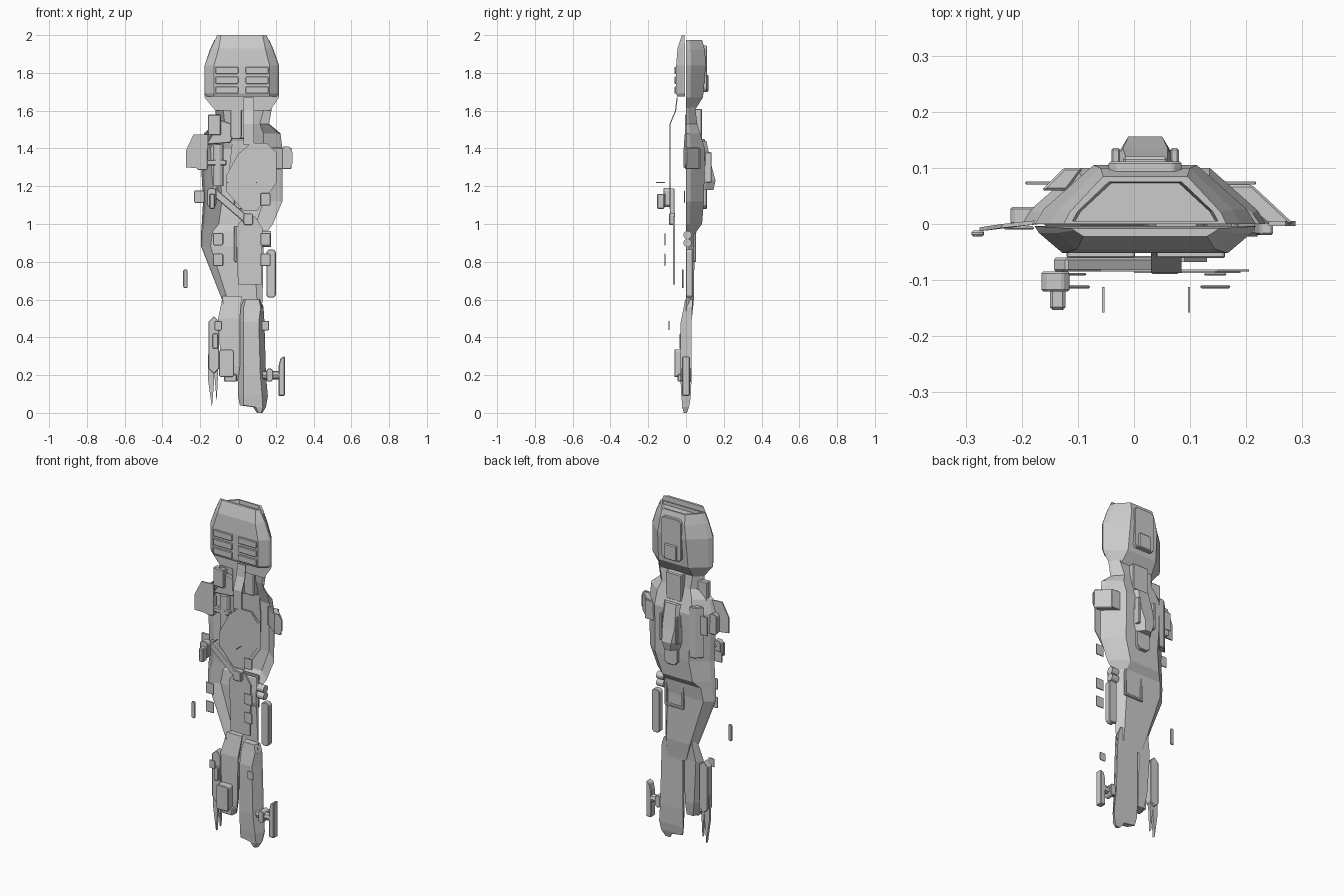
import bpy, bmesh, math
from mathutils import Vector


def finish(name, bm, bevel=0.0):
    bmesh.ops.recalc_face_normals(bm, faces=bm.faces)
    me = bpy.data.meshes.new(name)
    bm.to_mesh(me)
    bm.free()
    ob = bpy.data.objects.new(name, me)
    bpy.context.collection.objects.link(ob)
    if bevel:
        m = ob.modifiers.new("edge", 'BEVEL')
        m.width, m.segments, m.limit_method = bevel, 1, 'ANGLE'
    return ob


def loft(name, rings, bevel=0.0, open_front=False):
    """Skin matching rings; open_front leaves out the first side."""
    bm = bmesh.new()
    vs = [[bm.verts.new(p) for p in r] for r in rings]
    n = len(vs[0])
    for a, b in zip(vs, vs[1:]):
        for i in range(1 if open_front else 0, n):
            j = (i + 1) % n
            bm.faces.new((a[i], a[j], b[j], b[i]))
    bm.faces.new(vs[0])
    bm.faces.new(vs[-1])
    return finish(name, bm, bevel)


def plate(name, outline, y0, y1, bevel=0.0):
    """Extrude an x-z outline from y0 to y1."""
    return loft(name, [[(x, y, z) for x, z in outline] for y in (y0, y1)], bevel)


def box(name, x0, x1, y0, y1, z0, z1, bevel=0.005):
    return plate(name, [(x0, z0), (x1, z0), (x1, z1), (x0, z1)], y0, y1, bevel)


def pod(name, x0, x1, y0, y1, z0, z1, c):
    """Box with cut corners in the front view."""
    return plate(name, [(x0 + c, z0), (x1 - c, z0), (x1, z0 + c), (x1, z1 - c),
                        (x1 - c, z1), (x0 + c, z1), (x0, z1 - c), (x0, z0 + c)], y0, y1, 0.003)


def trap(z, xl, xr, y0, y1, inset):
    """Section wide at y0, with a short upright wall, narrow at y1."""
    ym = y0 + (y1 - y0) * 0.25
    return [(xl, y0, z), (xr, y0, z), (xr - inset * 0.15, ym, z), (xr - inset, y1, z),
            (xl + inset, y1, z), (xl + inset * 0.15, ym, z)]


def tube(name, p, q, r, n=12):
    p, q = Vector(p), Vector(q)
    d = (q - p).normalized()
    u = d.orthogonal().normalized()
    v = d.cross(u)
    ring = lambda c: [c + r * (math.cos(2 * math.pi * i / n) * u + math.sin(2 * math.pi * i / n) * v)
                      for i in range(n)]
    return loft(name, [ring(p), ring(q)])


# Head: back shell with a recessed top, and front shell
loft("head_back_shell", [trap(1.60, -.12, .17, 0, .045, .04), trap(1.67, -.177, .217, 0, .09, .10),
                         trap(1.84, -.177, .217, 0, .105, .105), trap(1.92, -.15, .19, 0, .10, .09),
                         trap(1.975, -.125, .165, 0, .085, .07), trap(1.975, -.11, .15, .005, .075, .065),
                         trap(1.955, -.105, .145, .005, .073, .065)])
loft("head_front_shell", [trap(1.675, -.165, .205, -.004, -.046, .04), trap(1.69, -.177, .217, -.004, -.052, .05),
                          trap(1.84, -.177, .217, -.004, -.052, .05), trap(1.93, -.142, .184, -.006, -.045, .04),
                          trap(2.0, -.11, .15, -.008, -.022, .02)])
for x in (-.12, .04):
    for z in (1.69, 1.742, 1.794):
        pod("head_vent", x, x + .122, -.061, -.045, z, z + .038, .004)
pod("head_back_panel", -.045, .085, .09, .111, 1.70, 1.945, .015)
box("head_back_latch", -.02, .06, .10, .12, 1.70, 1.79)

# Main hull, a shell left open at the front
loft("hull", [trap(1.62, -.12, .18, 0, .048, .04), trap(1.53, -.12, .165, 0, .06, .05),
              trap(1.48, -.18, .225, 0, .075, .09), trap(1.40, -.20, .235, 0, .10, .10),
              trap(1.12, -.185, .235, 0, .095, .10), trap(1.00, -.192, .185, 0, .085, .09),
              trap(.96, -.195, .155, 0, .055, .06), trap(.88, -.195, .135, 0, .045, .05),
              trap(.60, -.085, .13, 0, .042, .03), trap(.49, -.04, .12, 0, .03, .02)], open_front=True)
box("neck_block", -.03, .075, .04, .085, 1.45, 1.61)
loft("back_tower", [trap(1.44, -.03, .08, .085, .108, .02), trap(1.31, -.045, .085, .09, .135, .025),
                    trap(1.23, -.045, .085, .09, .156, .035), trap(1.18, -.03, .07, .09, .145, .03)])
for x in (-.04, .065):
    box("back_tower_rail", x, x + .015, .10, .135, 1.22, 1.38, .003)
pod("back_tail_wedge", -.02, .07, .07, .11, 1.08, 1.2, .02)
loft("back_side_shell", [[(-.12, .06, z), (-.165, .06, z), (-.125, .10, z), (-.09, .10, z)]
                         for z in (1.15, 1.45)], .004)
for x in (-.02, .09):
    box("back_frame_side", x, x + .015, .04, .053, .80, .99, .003)
for z in (.80, .975):
    box("back_frame_end", -.02, .105, .04, .053, z, z + .015, .003)

# Side wings and pods
loft("left_wing", [[(-.16, y + .004, 1.29), (-.275, y - .01, 1.30), (-.275, y - .01, 1.39),
                    (-.235, y - .004, 1.475), (-.16, y + .004, 1.475)] for y in (-.003, .004)])
loft("right_wing", [[(.15, .07, z), (.21, .07, z), (.285, .0, z), (.24, -.002, z)] for z in (1.29, 1.405)], .004)
plate("right_wing_tip", [(.24, 1.30), (.275, 1.30), (.288, 1.32), (.288, 1.38), (.27, 1.41), (.24, 1.41)], -.004, .005)
for s in (-1, 1):
    box("shoulder_flap", *sorted((.012 + s * .205, .012 + s * .13)), .070, .076, 1.29, 1.40, .001)
pod("left_floating_pod", -.29, -.267, -.022, -.012, .66, .76, .006)
pod("right_long_pod", .15, .20, .0, .035, .61, .865, .012)
for z in (.90, .942):
    tube("right_bumper", (.13, .008, z), (.175, .008, z), .022)

# Raised front panels
plate("front_panel", [(-.06, 1.26), (0, 1.37), (.07, 1.43), (.15, 1.43), (.205, 1.375), (.205, 1.22),
                      (.10, 1.07), (.03, 1.07), (-.06, 1.17)], -.085, -.081)
plate("front_panel_cap", [(0, 1.36), (.07, 1.425), (.145, 1.425), (.19, 1.37), (.19, 1.23),
                          (.09, 1.08), (.03, 1.09), (0, 1.15)], -.087, -.085)
plate("front_strip", [(0, .68), (.125, .68), (.13, .98), (.09, 1.04), (.03, 1.04), (-.01, .98)], -.068, -.057)
pod("strip_clamp", .03, .08, -.089, -.057, .995, 1.055, .006)
plate("front_diagonal_bar", [(-.145, 1.16), (-.12, 1.19), (.05, 1.045), (.03, 1.01)], -.085, -.06, .004)
loft("neck_strap", [[(.03, y, z), (.085, y, z), (.085, y + .006, z), (.03, y + .006, z)]
                    for z, y in ((1.67, -.05), (1.6, -.058), (1.53, -.087), (1.42, -.087))])

# Front left machinery, set inside the hull
pod("sensor_block", -.165, -.115, -.12, -.085, 1.09, 1.19, .012)
box("sensor_lens", -.15, -.122, -.153, -.115, 1.08, 1.16)
tube("left_canister", (-.105, .03, 1.20), (-.105, .03, 1.42), .029)
box("left_cross_bar", -.2, -.06, .004, .03, 1.31, 1.34)
pod("left_shoulder_box", -.22, -.16, .0, .03, 1.285, 1.405, .01)
box("upper_left_box", -.16, -.09, -.006, .03, 1.47, 1.58)
pod("collar_block", -.04, .02, .005, .035, 1.45, 1.63, .012)
plate("collar_slope", [(-.17, 1.42), (-.04, 1.43), (.0, 1.52), (-.09, 1.55)], .01, .035, .004)

# Small floating tiles and blades
for x, z, y in ((.145, 1.13, -.115), (-.205, 1.145, -.01), (-.105, .92, -.115), (.145, .92, -.115),
                (-.105, .81, -.115), (.145, .81, -.115)):
    pod("tile", x - .027, x + .027, y, y + .006, z - .033, z + .033, .004)
for x in (-.105, .145):
    pod("small_tile", x - .02, x + .02, -.092, -.087, .437, .487, .004)
for x in (-.055, .098):
    box("blade", x - .002, x + .002, -.158, -.112, 1.218, 1.223, 0)

# Lower right leg
loft("right_leg", [trap(.60, .03, .12, .035, -.005, .01), trap(.56, .015, .135, .033, -.012, .015),
                   trap(.48, .0, .14, .03, -.028, .03), trap(.20, .0, .148, .03, -.03, .03),
                   trap(.09, .0, .158, .025, -.025, .03), trap(.04, .01, .15, .018, -.02, .02),
                   trap(.03, .08, .147, .015, -.02, .015), trap(0, .1, .13, .005, -.012, .008)])
tube("right_arm", (.13, 0, .20), (.22, 0, .20), .022, 8)
pod("right_arm_joint", .15, .185, -.028, .028, .165, .235, .01)
plate("right_arm_plate", [(.215, .09), (.248, .09), (.248, .30), (.225, .29), (.215, .25)], -.02, .02, .004)

# Lower left leg and fins
loft("left_leg", [trap(.62, -.08, .02, .01, .04, .015), trap(.50, -.105, .01, -.015, .03, .02),
                  trap(.25, -.09, .01, -.02, .025, .02), trap(.17, -.07, .0, -.015, .015, .015)])
pod("left_leg_box", -.10, -.022, -.062, -.015, .19, .335, .008)
box("left_leg_foot", -.075, -.005, -.045, -.01, .165, .205)
pod("left_side_pod", -.155, -.10, -.022, .02, .21, .51, .025)
pod("left_pod_clip", -.135, -.105, -.035, .0, .34, .42, .006)
for x, z0, z1, w in ((-.138, .03, .31, .02), (-.113, .06, .30, .012)):
    plate("left_fin", [(x - w, z1), (x - w, z0 + .14), (x, z0), (x + w * .6, z0 + .14), (x + w * .6, z1)], -.008, .008)
